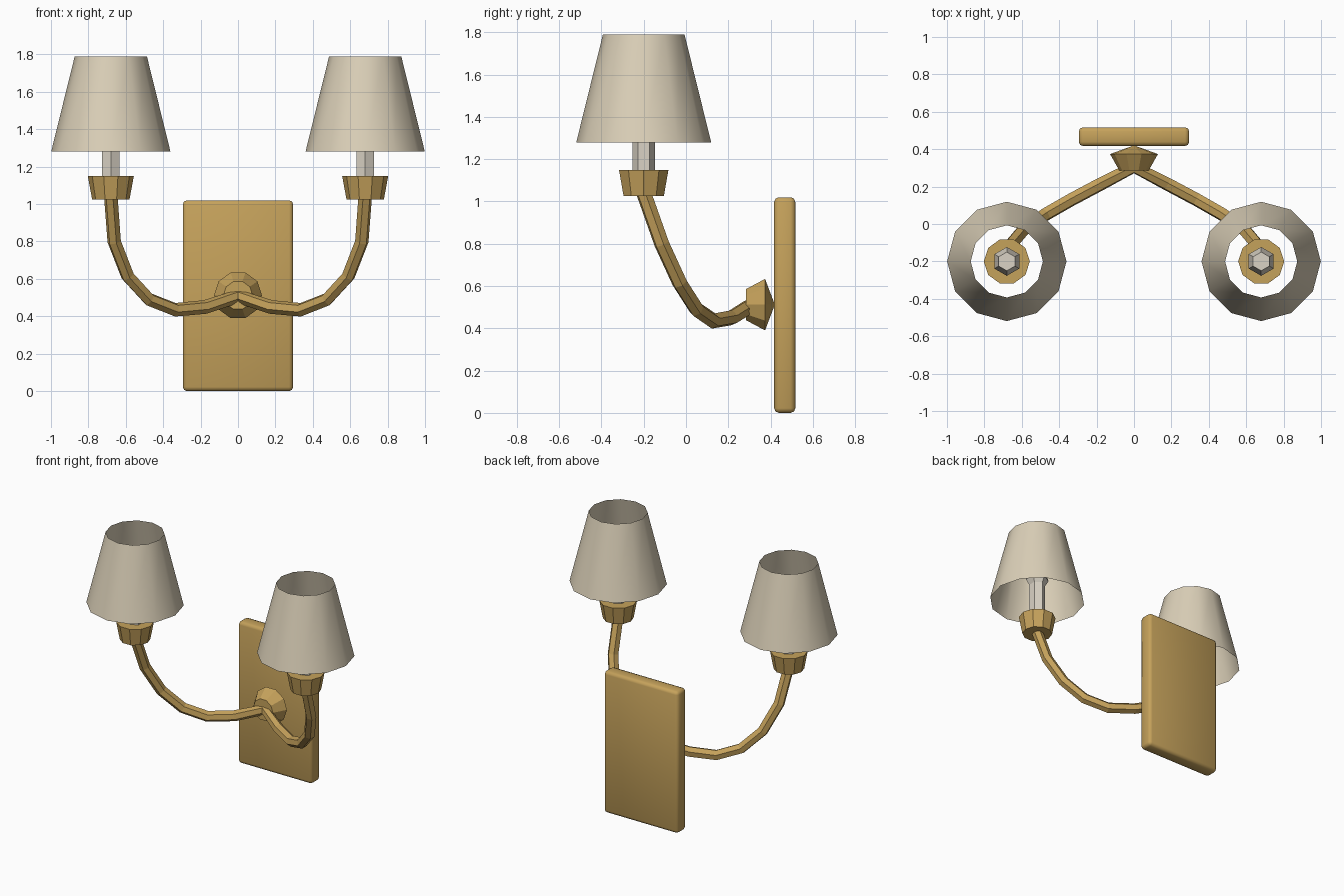
import bpy, bmesh
from math import cos, sin, tau, pi
from mathutils import Matrix

cube = bpy.data.objects.get("Cube")
if cube:
    bpy.data.objects.remove(cube, do_unlink=True)


def material(name, rgb):
    mat = bpy.data.materials.new(name)
    mat.use_nodes = True
    color = (*rgb, 1)
    mat.diffuse_color = color
    mat.node_tree.nodes["Principled BSDF"].inputs["Base Color"].default_value = color
    return mat


brass = material("brass", (0.56, 0.36, 0.105))
fabric = material("cream fabric", (0.71, 0.63, 0.48))
ivory = material("ivory", (0.70, 0.65, 0.56))


def add_object(name, bm, mat, smooth=False):
    bmesh.ops.recalc_face_normals(bm, faces=bm.faces)
    for face in bm.faces:
        face.smooth = smooth
    mesh = bpy.data.meshes.new(name)
    bm.to_mesh(mesh)
    bm.free()
    mesh.materials.append(mat)
    obj = bpy.data.objects.new(name, mesh)
    bpy.context.collection.objects.link(obj)
    return obj


def lathe(name, profile, sides, mat, phase=0, capped=True, smooth=False):
    """Spin a (radius, height) profile around z."""
    bm = bmesh.new()
    angles = [phase + tau * i / sides for i in range(sides)]
    rings = [[bm.verts.new((r * cos(a), r * sin(a), z)) for a in angles]
             for r, z in profile]
    for low, high in zip(rings, rings[1:]):
        for i in range(sides):
            j = (i + 1) % sides
            bm.faces.new((low[i], low[j], high[j], high[i]))
    if capped:
        bm.faces.new(rings[0][::-1])
        bm.faces.new(rings[-1])
    return add_object(name, bm, mat, smooth)


# Wall plate with softened edges
bm = bmesh.new()
bmesh.ops.create_cube(bm, size=1, matrix=Matrix.Translation((0, 0.467, 0.51))
                      @ Matrix.Diagonal((0.59, 0.1, 1.02, 1)))
bmesh.ops.bevel(bm, geom=bm.edges[:], offset=0.022, segments=2,
                profile=0.5, affect='EDGES')
add_object("wall_plate", bm, brass, smooth=True)

# Faceted boss between the plate and the arms
boss = lathe("arm_boss", [(0.006, -0.418), (0.128, -0.374), (0.078, -0.285)],
             10, brass)
boss.rotation_euler.x = pi / 2
boss.location.z = 0.512

# Hexagonal tube sweeping from one cup through the boss to the other
half = [(0.175, 0.215, 0.45), (0.335, 0.13, 0.435), (0.475, 0.05, 0.49),
        (0.59, -0.03, 0.615), (0.662, -0.115, 0.8), (0.68, -0.2, 1.04)]
path = [(-x, y, z) for x, y, z in reversed(half)] + [(0, 0.305, 0.507)] + half
curve = bpy.data.curves.new("arms", 'CURVE')
curve.dimensions = '3D'
curve.bevel_depth = 0.037
curve.bevel_resolution = 1
curve.use_fill_caps = True
spline = curve.splines.new('POLY')
spline.points.add(len(path) - 1)
for point, co in zip(spline.points, path):
    point.co = (*co, 1)
spline.use_smooth = False
curve.materials.append(brass)
bpy.context.collection.objects.link(bpy.data.objects.new("arms", curve))

# Cup, candle with bulb, and open shade on each arm
for side, x in (("left", 0.68), ("right", -0.68)):
    parts = [
        lathe(side + "_cup", [(0.1, 1.025), (0.123, 1.15)], 10, brass),
        lathe(side + "_candle", [(0.054, 1.14), (0.054, 1.4)], 6, ivory, pi / 2),
        lathe(side + "_bulb", [(0.054, 1.4), (0.077, 1.44), (0.05, 1.54)],
              6, ivory, pi / 2),
        lathe(side + "_shade", [(0.319, 1.28), (0.193, 1.79)], 12, fabric,
              capped=False, smooth=True),
    ]
    for part in parts:
        part.location = (x, -0.2, 0)
